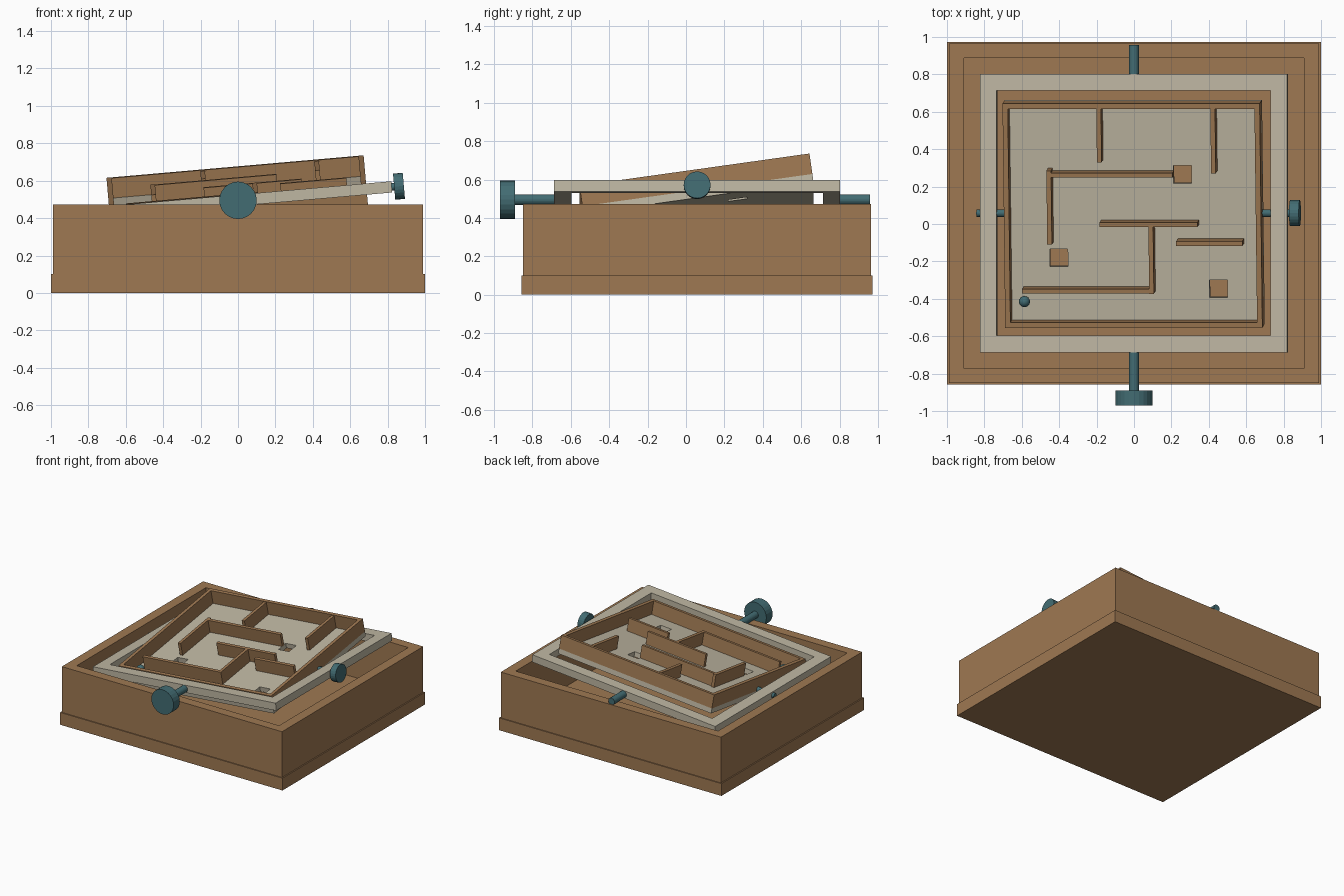
import bpy, bmesh, math
from mathutils import Matrix, Vector

if "Cube" in bpy.data.objects:
    bpy.data.objects.remove(bpy.data.objects["Cube"])

CY, PIVOT_Z = 0.058, 0.495


def material(name, rgb):
    m = bpy.data.materials.new(name)
    m.diffuse_color = (*rgb, 1)
    m.use_nodes = True
    m.node_tree.nodes["Principled BSDF"].inputs["Base Color"].default_value = m.diffuse_color
    return m


WOOD = material("brown wood", (0.345, 0.190, 0.085))
PALE = material("pale beige", (0.52, 0.475, 0.365))
TEAL = material("dark teal", (0.055, 0.150, 0.170))

# Nested tilts: base stays level, frame tilts about y, board tilts about x inside it
BASE = Matrix.Translation((0, CY, 0))
PIVOT = Matrix.Translation((0, CY, PIVOT_Z))
FRAME = PIVOT @ Matrix.Rotation(math.radians(-5), 4, 'Y')
BOARD = FRAME @ Matrix.Rotation(math.radians(8), 4, 'X')


def finish(name, bm, mat, matrix):
    bmesh.ops.recalc_face_normals(bm, faces=bm.faces)
    me = bpy.data.meshes.new(name)
    bm.to_mesh(me)
    bm.free()
    me.materials.append(mat)
    ob = bpy.data.objects.new(name, me)
    ob.matrix_world = matrix
    bpy.context.collection.objects.link(ob)
    return ob


def box(name, x0, x1, y0, y1, z0, z1, mat, matrix):
    bm = bmesh.new()
    bmesh.ops.create_cube(bm, size=1)
    for v in bm.verts:
        v.co = Vector(((x0 + x1) / 2 + v.co.x * (x1 - x0),
                       (y0 + y1) / 2 + v.co.y * (y1 - y0),
                       (z0 + z1) / 2 + v.co.z * (z1 - z0)))
    return finish(name, bm, mat, matrix)


def plate(name, hx, hy, holes, z0, z1, mat, matrix):
    """Rectangular plate with rectangular through-holes (cx, cy, half_x, half_y)."""
    xs = sorted({-hx, hx, *(h[0] + s * h[2] for h in holes for s in (-1, 1))})
    ys = sorted({-hy, hy, *(h[1] + s * h[3] for h in holes for s in (-1, 1))})
    bm = bmesh.new()
    grid = [[bm.verts.new((x, y, z0)) for y in ys] for x in xs]
    for i in range(len(xs) - 1):
        for j in range(len(ys) - 1):
            cx, cy = (xs[i] + xs[i + 1]) / 2, (ys[j] + ys[j + 1]) / 2
            if any(abs(cx - h[0]) < h[2] and abs(cy - h[1]) < h[3] for h in holes):
                continue
            bm.faces.new((grid[i][j], grid[i + 1][j], grid[i + 1][j + 1], grid[i][j + 1]))
    bmesh.ops.delete(bm, geom=[v for v in bm.verts if not v.link_faces], context='VERTS')
    top = bmesh.ops.extrude_face_region(bm, geom=bm.faces[:])["geom"]
    for v in top:
        if isinstance(v, bmesh.types.BMVert):
            v.co.z = z1
    return finish(name, bm, mat, matrix)


def cylinder(name, axis, a, b, r, mat, matrix, sides=24):
    """Cylinder along local x or y from a to b."""
    bm = bmesh.new()
    turn = Matrix.Rotation(math.pi / 2, 4, 'Y' if axis == 'X' else 'X')
    shift = Vector(((a + b) / 2, 0, 0) if axis == 'X' else (0, (a + b) / 2, 0))
    bmesh.ops.create_cone(bm, cap_ends=True, segments=sides, radius1=r, radius2=r,
                          depth=abs(b - a), matrix=Matrix.Translation(shift) @ turn)
    return finish(name, bm, mat, matrix)


# Level case
box("base_plate", -1, 1, -0.915, 0.915, 0, 0.1, WOOD, BASE)
plate("case_walls", 0.99, 0.907, [(0, 0, 0.91, 0.83)], 0.1, 0.472, WOOD, BASE)

# Tilting frame with its shafts and front knob
plate("tilting_frame", 0.825, 0.745, [(0, 0, 0.735, 0.655)], -0.03, 0.03, PALE, FRAME)
cylinder("front_shaft", 'Y', -0.96, -0.67, 0.028, TEAL, PIVOT)
cylinder("back_shaft", 'Y', 0.67, 0.90, 0.028, TEAL, PIVOT)
cylinder("front_knob", 'Y', -1.028, -0.948, 0.1, TEAL, PIVOT)

# Board shafts and side knob, carried by the frame
cylinder("right_shaft", 'X', 0.67, 0.85, 0.02, TEAL, FRAME)
cylinder("left_shaft", 'X', -0.845, -0.67, 0.02, TEAL, FRAME)
cylinder("side_knob", 'X', 0.838, 0.89, 0.07, TEAL, FRAME)

# Maze board with square holes and rim
HOLES = [(0.262, 0.207), (-0.407, -0.242), (0.448, -0.409)]
plate("maze_floor", 0.69, 0.605, [(x, y, 0.048, 0.048) for x, y in HOLES],
      -0.05, -0.01, PALE, BOARD)
plate("maze_rim", 0.69, 0.605, [(0, 0, 0.662, 0.577)], -0.01, 0.098, WOOD, BOARD)

# Maze walls: (x0, x1, y0, y1) centre lines
T = 0.0125
WALLS = [
    (-0.175, -0.175, 0.30, 0.58),
    (0.437, 0.437, 0.24, 0.58),
    (-0.44, 0.205, 0.217, 0.217),
    (-0.447, -0.447, -0.145, 0.229),
    (-0.165, 0.335, -0.050, -0.050),
    (0.097, 0.097, -0.41, -0.055),
    (-0.585, 0.097, -0.409, -0.409),
    (0.245, 0.575, -0.152, -0.152),
]
for i, (x0, x1, y0, y1) in enumerate(WALLS, 1):
    box(f"maze_wall_{i}", x0 - T, x1 + T, y0 - T, y1 + T, -0.01, 0.092, WOOD, BOARD)

# Rolling ball
bm = bmesh.new()
bmesh.ops.create_uvsphere(bm, u_segments=16, v_segments=10, radius=0.03)
for f in bm.faces:
    f.smooth = True
finish("ball", bm, TEAL, BOARD @ Matrix.Translation((-0.592, -0.475, 0.02)))
